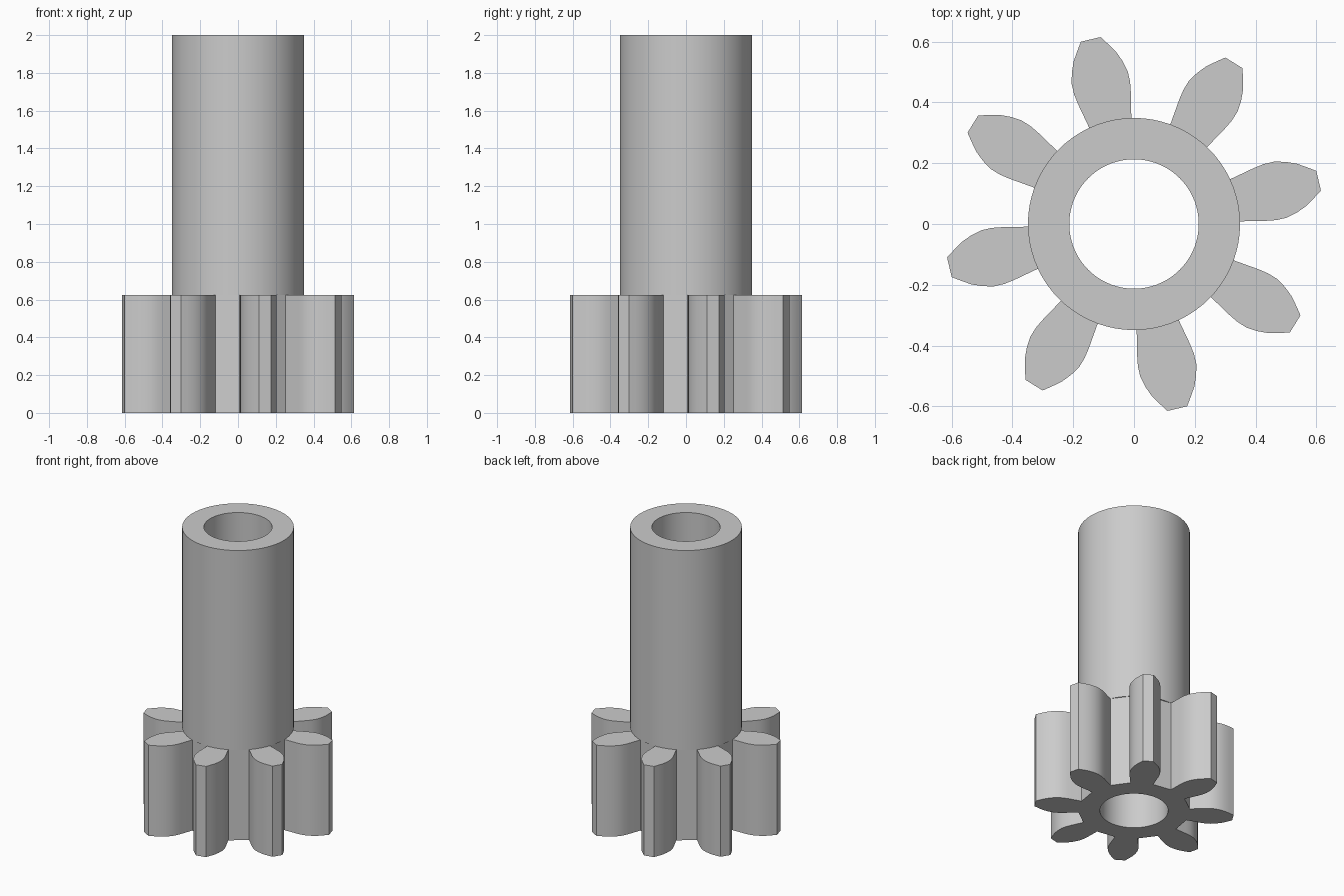
import bpy, bmesh, math

cube = bpy.data.objects.get("Cube")
if cube:
    bpy.data.objects.remove(cube, do_unlink=True)

# Main sizes
TEETH = 8
PHASE = math.radians(13.2)
BORE, SHAFT, GEAR_TOP, TOP = 0.213, 0.349, 0.625, 2.0

grey = bpy.data.materials.new("grey")
grey.use_nodes = True
COLOUR = (0.6, 0.6, 0.6, 1)
grey.diffuse_color = COLOUR
grey.node_tree.nodes["Principled BSDF"].inputs["Base Color"].default_value = COLOUR


def circle(radius, count=72):
    return [(radius * math.cos(2 * math.pi * i / count),
             radius * math.sin(2 * math.pi * i / count)) for i in range(count)]


def gear_outline():
    # One flank from root to tip, mirrored and repeated around the axis
    flank = [(0.341, 0.071), (0.425, 0.089), (0.46, 0.0945), (0.495, 0.0945),
             (0.53, 0.086), (0.565, 0.072), (0.595, 0.053), (0.624, 0.0333)]
    tooth = [(x, -y) for x, y in flank] + flank[::-1]
    points = []
    for k in range(TEETH):
        a = PHASE + 2 * math.pi * k / TEETH
        c, s = math.cos(a), math.sin(a)
        points += [(x * c - y * s, x * s + y * c) for x, y in tooth]
    return points


def bored_prism(name, outline, z0, z1):
    # Fill between outline and bore, then extrude upwards
    bm = bmesh.new()
    edges = []
    for loop in (outline, circle(BORE)):
        verts = [bm.verts.new((x, y, z0)) for x, y in loop]
        edges += [bm.edges.new((v, verts[i - 1])) for i, v in enumerate(verts)]
    bmesh.ops.triangle_fill(bm, edges=edges, use_beauty=True)
    grown = bmesh.ops.extrude_face_region(bm, geom=bm.faces[:], use_keep_orig=True)
    top = [g for g in grown["geom"] if isinstance(g, bmesh.types.BMVert)]
    bmesh.ops.translate(bm, verts=top, vec=(0, 0, z1 - z0))
    bmesh.ops.recalc_face_normals(bm, faces=bm.faces[:])
    mesh = bpy.data.meshes.new(name)
    bm.to_mesh(mesh)
    bm.free()
    mesh.materials.append(grey)
    obj = bpy.data.objects.new(name, mesh)
    bpy.context.collection.objects.link(obj)
    bpy.ops.object.select_all(action="DESELECT")
    obj.select_set(True)
    bpy.context.view_layer.objects.active = obj
    bpy.ops.object.shade_smooth_by_angle(angle=math.radians(30))


# Toothed pinion at the base, hollow shaft above it
bored_prism("pinion_gear", gear_outline(), 0, GEAR_TOP)
bored_prism("hollow_shaft", circle(SHAFT), GEAR_TOP, TOP)
